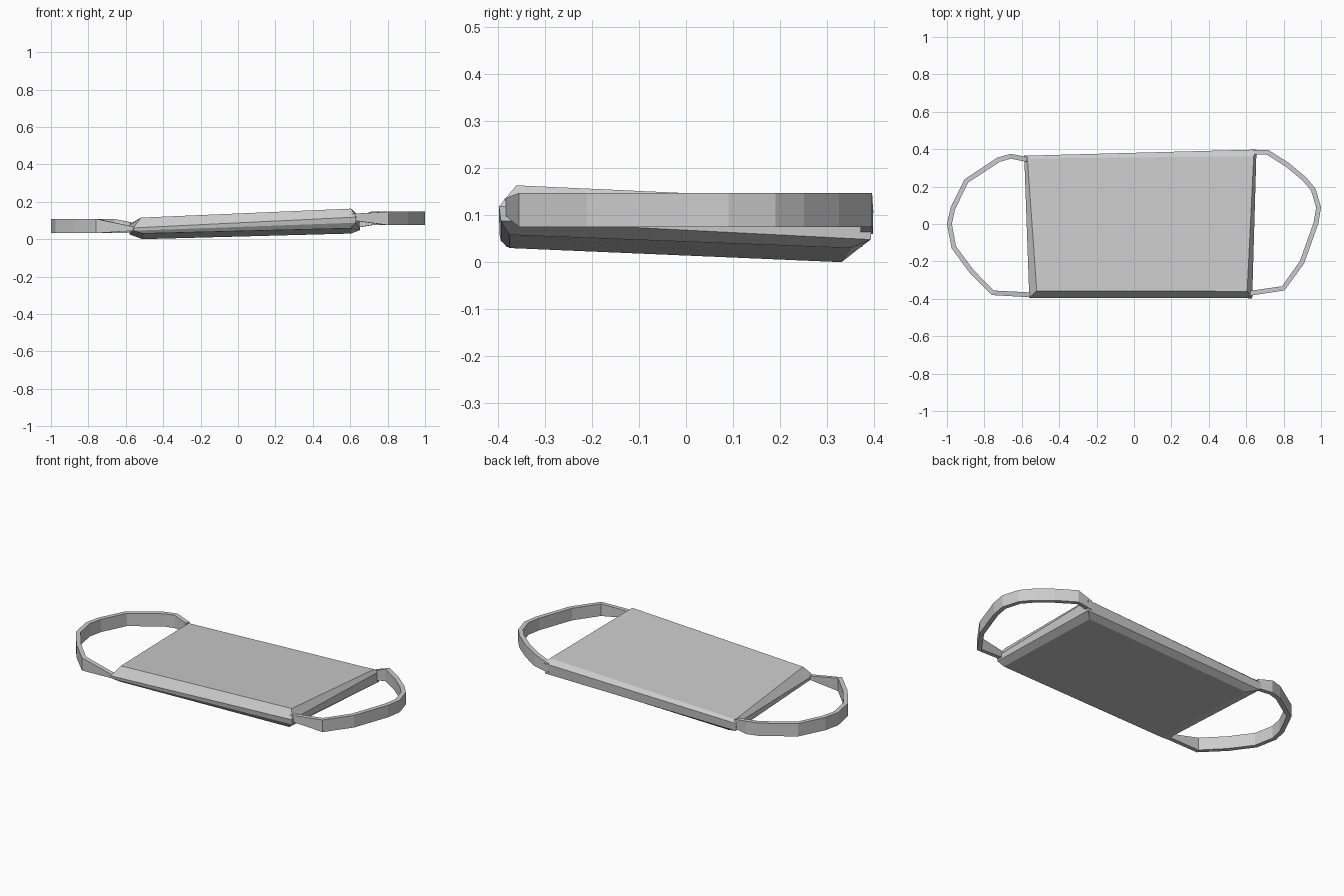
import bpy, bmesh
from mathutils import Vector

if "Cube" in bpy.data.objects:
    bpy.data.objects.remove(bpy.data.objects["Cube"])


def finish(name, bm):
    bmesh.ops.recalc_face_normals(bm, faces=bm.faces)
    mesh = bpy.data.meshes.new(name)
    bm.to_mesh(mesh)
    bm.free()
    obj = bpy.data.objects.new(name, mesh)
    bpy.context.collection.objects.link(obj)
    return obj


def loft(name, rings):
    """Skin a row of matching four-point rings and close both ends."""
    bm = bmesh.new()
    rows = [[bm.verts.new(p) for p in r] for r in rings]
    for a, b in zip(rows, rows[1:]):
        for i in range(4):
            j = (i + 1) % 4
            bm.faces.new((a[i], a[j], b[j], b[i]))
    bm.faces.new(rows[0][::-1])
    bm.faces.new(rows[-1])
    return finish(name, bm)


def strap(name, path, z0, z1, ends, thick=0.026):
    """Vertical band along a plan path; ends give the tapered z ranges."""
    pts = [Vector(p) for p in path]
    rings = []
    for i, p in enumerate(pts):
        t = (pts[min(i + 1, len(pts) - 1)] - pts[max(i - 1, 0)]).normalized()
        n = Vector((-t.y, t.x))      # path runs counter-clockwise: n points inwards
        lo, hi = z0, z1
        if i == 0:
            lo, hi = ends[0]
        elif i == len(pts) - 1:
            lo, hi = ends[1]
        q = p + n * thick
        rings.append([(p.x, p.y, lo), (q.x, q.y, lo), (q.x, q.y, hi), (p.x, p.y, hi)])
    return loft(name, rings)


# Tilted slab with chamfered rim: bottom, lower side, upper side, top
# Corner order: front left, front right, back right, back left
loft("panel", [
    [(-0.51, -0.375, 0.030), (0.60, -0.375, 0.058), (0.605, 0.350, 0.030), (-0.51, 0.330, 0.000)],
    [(-0.56, -0.393, 0.045), (0.63, -0.393, 0.088), (0.652, 0.392, 0.048), (-0.58, 0.362, 0.025)],
    [(-0.56, -0.396, 0.060), (0.632, -0.397, 0.118), (0.655, 0.398, 0.110), (-0.587, 0.365, 0.070)],
    [(-0.52, -0.357, 0.115), (0.605, -0.360, 0.163), (0.640, 0.362, 0.130), (-0.57, 0.350, 0.085)],
])

# Left ear loop, from back corner round to front corner
strap("left_loop",
      [(-0.57, 0.358), (-0.66, 0.375), (-0.73, 0.355), (-0.905, 0.24), (-0.98, 0.09),
       (-1.0, 0.0), (-0.975, -0.13), (-0.88, -0.26), (-0.76, -0.38), (-0.55, -0.392)],
      0.032, 0.108, [(0.035, 0.090), (0.045, 0.065)])

# Right ear loop, from front corner round to back corner
strap("right_loop",
      [(0.61, -0.385), (0.805, -0.355), (0.91, -0.21), (0.985, 0.0), (1.0, 0.09),
       (0.97, 0.19), (0.92, 0.25), (0.83, 0.325), (0.72, 0.395), (0.63, 0.397)],
      0.075, 0.147, [(0.100, 0.135), (0.060, 0.115)])
